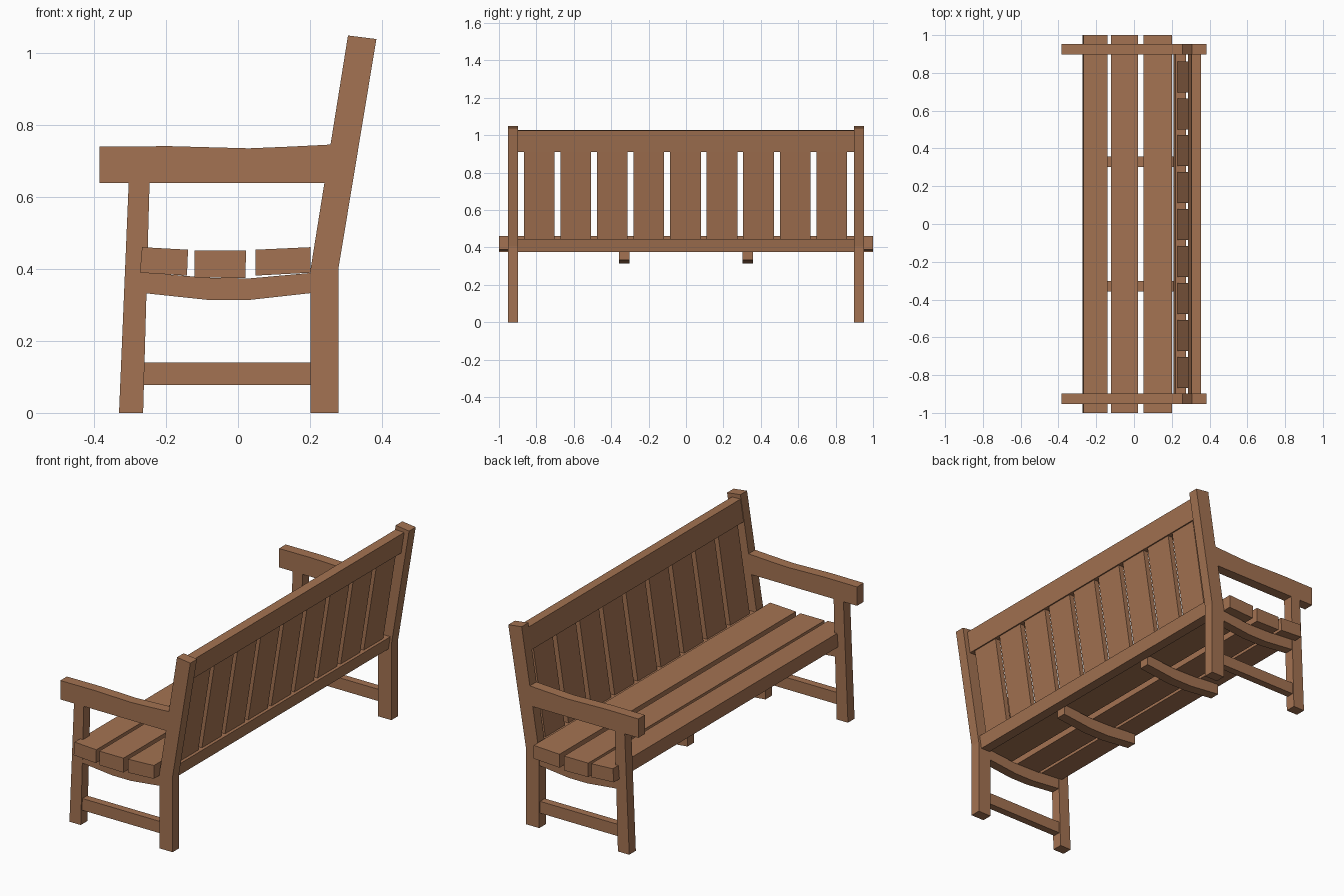
import bpy

wood = bpy.data.materials.new("warm brown wood")
wood.diffuse_color = (0.371, 0.171, 0.084, 1)


def prism(name, profile, y0, y1):
    """Extrude an x-z side profile along y."""
    n = len(profile)
    verts = [(x, y, z) for y in (y0, y1) for x, z in profile]
    faces = [tuple(range(n)), tuple(reversed(range(n, 2 * n)))]
    faces += [(i, i + n, (i + 1) % n + n, (i + 1) % n) for i in range(n)]
    mesh = bpy.data.meshes.new(name)
    mesh.from_pydata(verts, [], faces)
    mesh.materials.append(wood)
    obj = bpy.data.objects.new(name, mesh)
    bpy.context.collection.objects.link(obj)
    return obj


def both_ends(name, profile, y0, y1):
    prism(name + "_near", profile, -y1, -y0)
    prism(name + "_far", profile, y0, y1)


# Side frames
IN, OUT = 0.897, 0.953
both_ends("back_post", [(0.202, 0), (0.28, 0), (0.28, 0.405), (0.385, 1.04),
                        (0.306, 1.05), (0.202, 0.40)], IN, OUT)
both_ends("front_leg", [(-0.331, 0), (-0.264, 0), (-0.246, 0.642), (-0.304, 0.642)], IN, OUT)
both_ends("armrest", [(-0.385, 0.64), (0.25, 0.64), (0.268, 0.747), (0.15, 0.741),
                      (0.03, 0.736), (-0.08, 0.739), (-0.19, 0.742), (-0.385, 0.741)], IN, OUT)
both_ends("stretcher", [(-0.268, 0.077), (0.205, 0.077), (0.205, 0.14), (-0.268, 0.14)],
          0.905, 0.945)

# Curved seat bearers, at both ends and in the middle
bearer = [(-0.26, 0.333), (-0.08, 0.314), (0.03, 0.314), (0.21, 0.334),
          (0.21, 0.39), (0.03, 0.374), (-0.08, 0.376), (-0.26, 0.39)]
both_ends("end_bearer", bearer, 0.90, 0.95)
both_ends("middle_bearer", bearer, 0.302, 0.358)

# Seat boards
prism("seat_board_front", [(-0.273, 0.39), (-0.142, 0.382), (-0.139, 0.454), (-0.267, 0.461)], -1, 1)
prism("seat_board_middle", [(-0.121, 0.377), (0.021, 0.375), (0.022, 0.452), (-0.121, 0.452)], -1, 1)
prism("seat_board_back", [(0.049, 0.382), (0.202, 0.39), (0.202, 0.461), (0.049, 0.454)], -1, 1)

# Backrest rails
prism("lower_rail", [(0.208, 0.376), (0.262, 0.376), (0.274, 0.445), (0.219, 0.445)], -0.9, 0.9)
prism("top_rail", [(0.287, 0.91), (0.338, 0.91), (0.356, 1.025), (0.305, 1.027)], -0.9, 0.9)

# Upright back slats
for i in range(9):
    y = (i - 4) * 0.1955 - 0.003
    prism(f"back_slat_{i + 1}", [(0.229, 0.44), (0.256, 0.44), (0.332, 0.915), (0.303, 0.915)],
          y - 0.082, y + 0.082)
